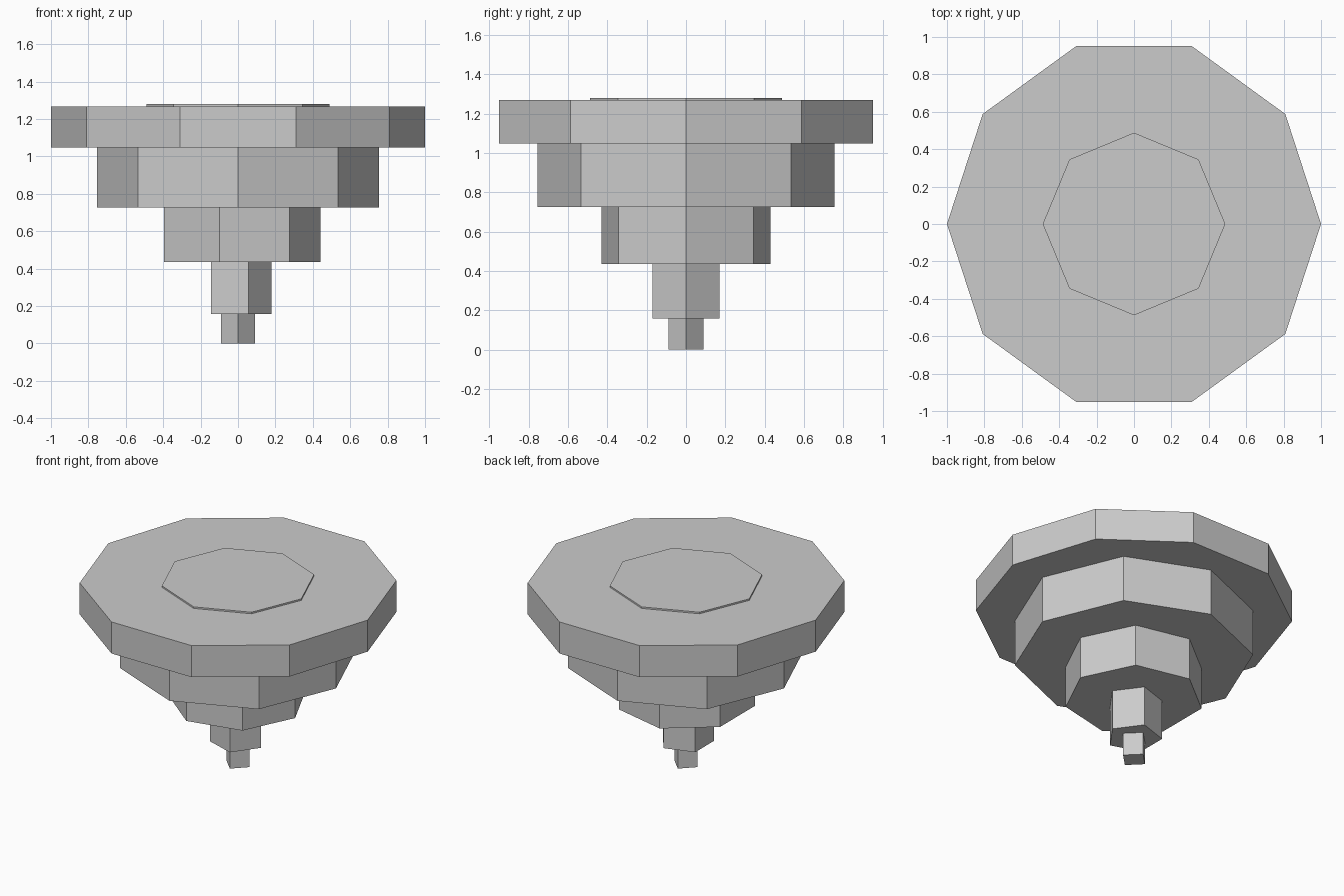
import bpy
from math import pi

cube = bpy.data.objects.get("Cube")
if cube:
    bpy.data.objects.remove(cube, do_unlink=True)

# One plain grey for every part
grey = bpy.data.materials.new("light_grey")
grey.use_nodes = True
grey.diffuse_color = (0.6, 0.6, 0.6, 1)
grey.node_tree.nodes["Principled BSDF"].inputs["Base Color"].default_value = (0.6, 0.6, 0.6, 1)


def tier(name, sides, radius, bottom, top):
    """Flat-sided prism with one corner pointing along +x."""
    bpy.ops.mesh.primitive_cylinder_add(
        vertices=sides, radius=radius, depth=top - bottom,
        location=(0, 0, (bottom + top) / 2), rotation=(0, 0, -pi / 2))
    obj = bpy.context.object
    bpy.ops.object.transform_apply(location=False, rotation=True, scale=False)
    obj.name = obj.data.name = name
    obj.data.materials.append(grey)
    return obj


# Stacked tiers, widening and gaining sides upwards
tier("bottom_tip", 4, 0.09, 0, 0.158)
tier("lower_stem", 5, 0.178, 0.158, 0.435)
tier("middle_tier", 7, 0.44, 0.435, 0.726)
tier("upper_tier", 8, 0.755, 0.726, 1.048)
tier("rim", 10, 1.0, 1.048, 1.268)

# Thin raised plate on the rim
tier("top_plate", 8, 0.488, 1.268, 1.279)
